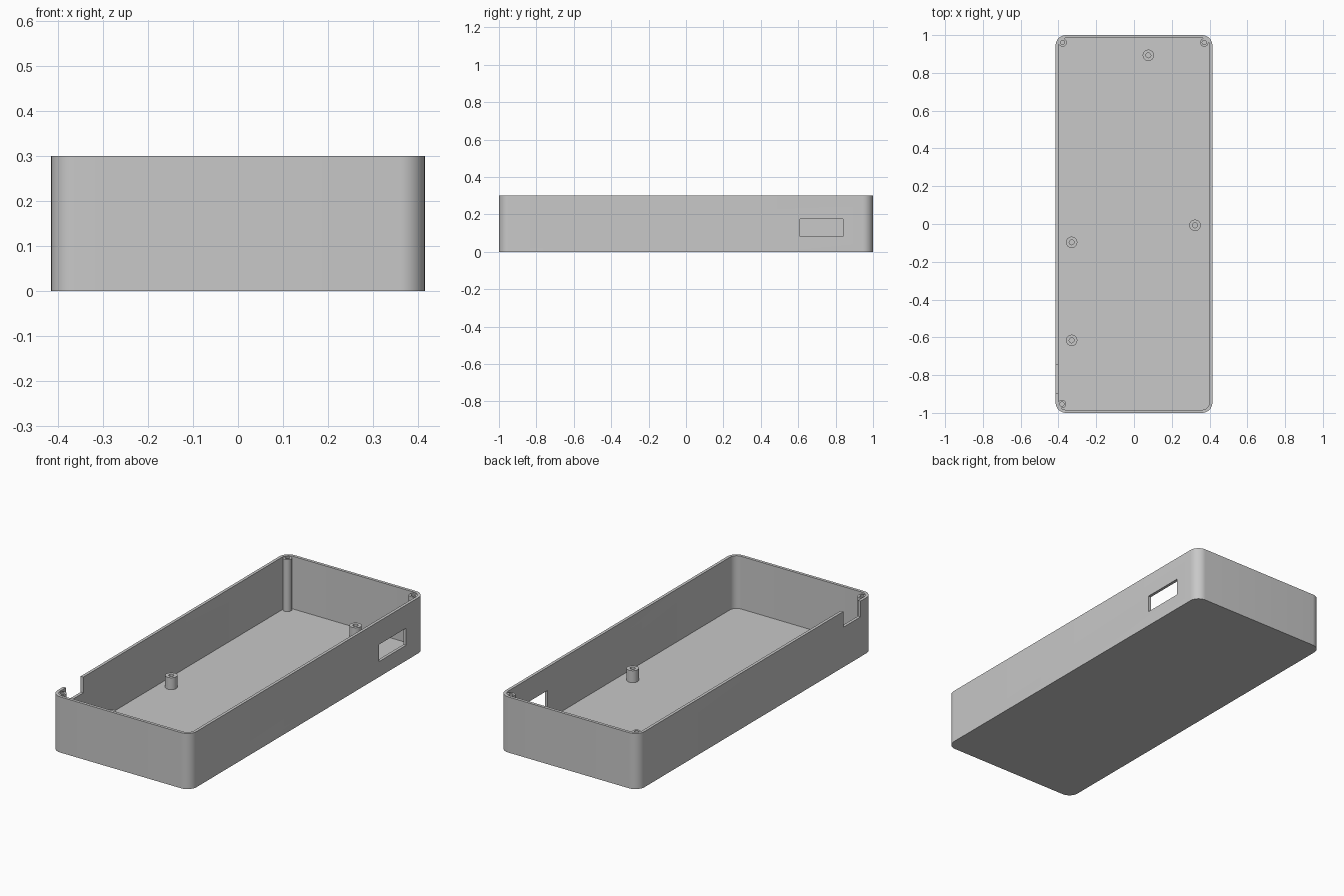
import bpy, bmesh, math

if "Cube" in bpy.data.objects:
    bpy.data.objects.remove(bpy.data.objects["Cube"])

W, L, H = 0.83, 2.0, 0.30      # outer size
WALL, R = 0.016, 0.055         # wall thickness, corner radius

grey = bpy.data.materials.new("plain grey")
grey.diffuse_color = (0.58, 0.58, 0.58, 1)
grey.use_nodes = True
grey.node_tree.nodes["Principled BSDF"].inputs["Base Color"].default_value = grey.diffuse_color


def add_object(name, bm):
    bmesh.ops.recalc_face_normals(bm, faces=bm.faces)
    mesh = bpy.data.meshes.new(name)
    bm.to_mesh(mesh)
    bm.free()
    mesh.materials.append(grey)
    ob = bpy.data.objects.new(name, mesh)
    bpy.context.collection.objects.link(ob)
    return ob


def rounded_box(name, w, l, r, z0, z1, seg=12):
    bm = bmesh.new()
    pts = []
    for k, (sx, sy) in enumerate(((1, 1), (-1, 1), (-1, -1), (1, -1))):
        for i in range(seg + 1):
            a = math.pi / 2 * (k + i / seg)
            pts.append((sx * (w / 2 - r) + r * math.cos(a),
                        sy * (l / 2 - r) + r * math.sin(a)))
    base = bm.faces.new([bm.verts.new((x, y, z0)) for x, y in pts])
    top = bmesh.ops.extrude_face_region(bm, geom=[base])["geom"]
    bmesh.ops.translate(bm, vec=(0, 0, z1 - z0),
                        verts=[g for g in top if isinstance(g, bmesh.types.BMVert)])
    if len(bm.faces) == len(pts) + 1:      # keep the solid closed
        bm.faces.new([v for v in bm.verts if v.co.z == z0])
    return add_object(name, bm)


def box(name, x0, x1, y0, y1, z0, z1):
    bm = bmesh.new()
    bmesh.ops.create_cube(bm, size=1)
    for v in bm.verts:
        v.co = ((x0, x1)[v.co.x > 0], (y0, y1)[v.co.y > 0], (z0, z1)[v.co.z > 0])
    return add_object(name, bm)


def tube(name, x, y, r, hole, z0, z1, seg=32):
    """Hollow post, made by spinning its square profile."""
    bm = bmesh.new()
    prof = [(hole, z0), (r, z0), (r, z1), (hole, z1)]
    rings = [[bm.verts.new((x + pr * math.cos(2 * math.pi * i / seg),
                            y + pr * math.sin(2 * math.pi * i / seg), z))
              for pr, z in prof] for i in range(seg)]
    for i in range(seg):
        a, b = rings[i], rings[(i + 1) % seg]
        for j in range(4):
            k = (j + 1) % 4
            bm.faces.new((a[j], a[k], b[k], b[j]))
    return add_object(name, bm)


def smooth(ob):
    bpy.ops.object.select_all(action='DESELECT')
    ob.select_set(True)
    bpy.context.view_layer.objects.active = ob
    bpy.ops.object.shade_smooth_by_angle(angle=math.radians(30))


# Open tray with a port window on the right and a notch in the left rim
tray = rounded_box("tray", W, L, R, 0, H)
cutters = [
    rounded_box("cavity_cutter", W - 2 * WALL, L - 2 * WALL, R - WALL, WALL, H + 0.1),
    box("window_cutter", 0.38, 0.45, 0.61, 0.84, 0.083, 0.175),
    box("notch_cutter", -0.45, -0.385, -0.895, -0.747, 0.215, 0.4),
]
bpy.context.view_layer.objects.active = tray
for c in cutters:
    mod = tray.modifiers.new(c.name, 'BOOLEAN')
    mod.operation, mod.solver, mod.object = 'DIFFERENCE', 'EXACT', c
    bpy.ops.object.modifier_apply(modifier=mod.name)
for c in cutters:
    bpy.data.objects.remove(c)
smooth(tray)

# Full-height screw columns in three corners
for i, (x, y) in enumerate(((-0.378, 0.961), (0.372, 0.961), (-0.382, -0.953))):
    smooth(tube(f"corner_column_{i + 1}", x, y, 0.022, 0.011, WALL - 0.004, H - 0.004))

# Short standoffs on the floor
for i, (x, y) in enumerate(((0.076, 0.893), (0.323, -0.007), (-0.33, -0.097), (-0.33, -0.616))):
    smooth(tube(f"standoff_{i + 1}", x, y, 0.03, 0.013, WALL - 0.004, 0.08))
